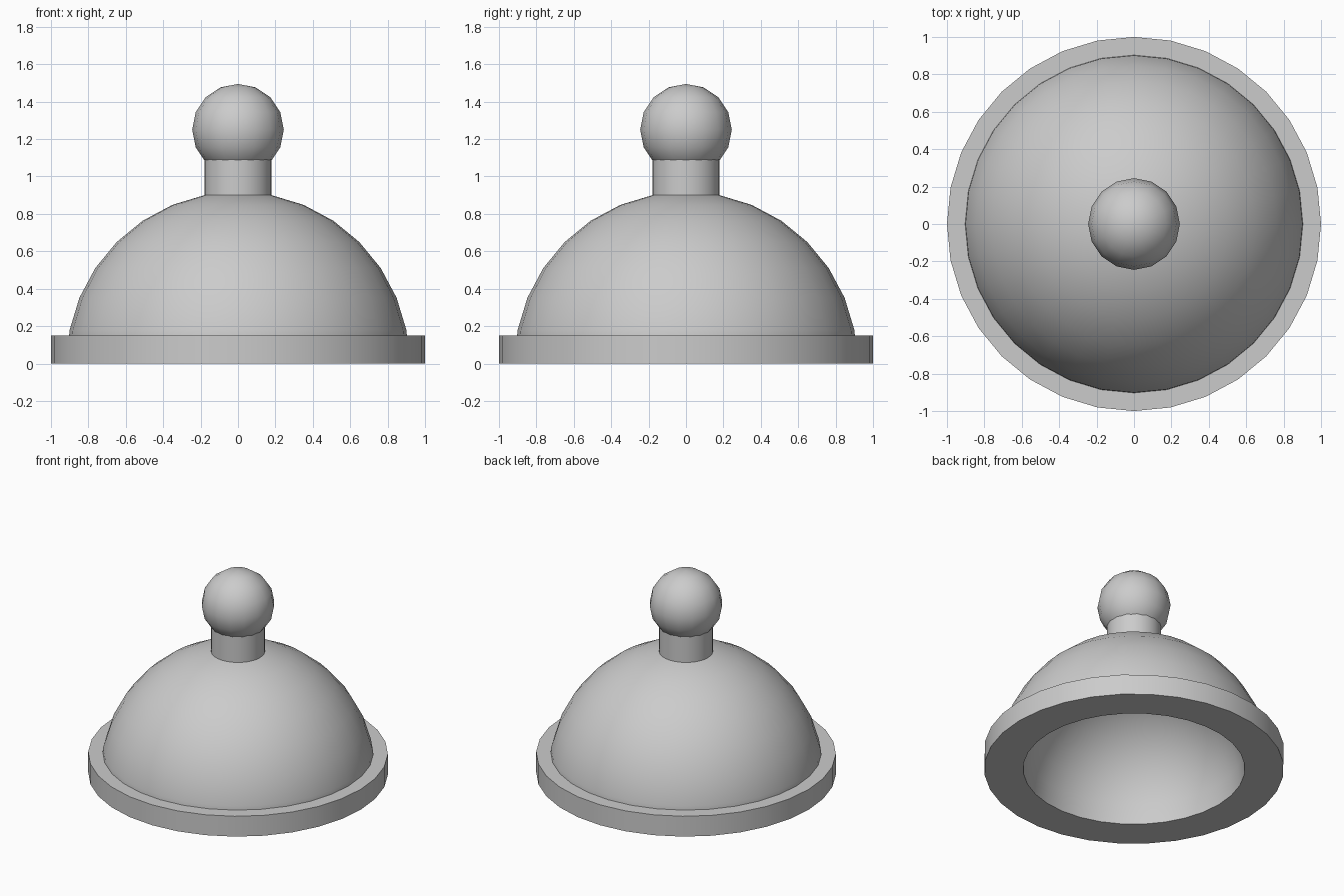
import bpy
import bmesh
from math import cos, sin, pi, radians

cube = bpy.data.objects.get("Cube")
if cube:
    bpy.data.objects.remove(cube, do_unlink=True)

SIDES = 32
STEPS = 8  # segments in a quarter arc

# Single plain grey finish
grey = bpy.data.materials.new("plain grey")
grey.use_nodes = True
colour = (0.6, 0.6, 0.6, 1)
grey.diffuse_color = colour
grey.node_tree.nodes["Principled BSDF"].inputs["Base Color"].default_value = colour


def finish(name, bm):
    """Turn a bmesh into a shaded object that keeps its sharp edges."""
    bmesh.ops.remove_doubles(bm, verts=bm.verts, dist=0.0001)
    bmesh.ops.recalc_face_normals(bm, faces=bm.faces)
    mesh = bpy.data.meshes.new(name)
    bm.to_mesh(mesh)
    bm.free()
    mesh.materials.append(grey)
    obj = bpy.data.objects.new(name, mesh)
    bpy.context.collection.objects.link(obj)
    bpy.ops.object.select_all(action="DESELECT")
    obj.select_set(True)
    bpy.context.view_layer.objects.active = obj
    bpy.ops.object.shade_smooth_by_angle(angle=radians(30))
    return obj


def lathe(name, profile):
    """Revolve a list of (radius, height) points about the z axis."""
    bm = bmesh.new()
    verts = [bm.verts.new((r, 0, z)) for r, z in profile]
    edges = [bm.edges.new(pair) for pair in zip(verts, verts[1:])]
    bmesh.ops.spin(bm, geom=verts + edges, cent=(0, 0, 0), axis=(0, 0, 1),
                   angle=2 * pi, steps=SIDES)
    return finish(name, bm)


def quarter_arc(radius, first=0):
    """Points of a dome section, from its foot up to its apex."""
    angles = [i * pi / 2 / STEPS for i in range(first, STEPS + 1)]
    return [(radius * cos(a), radius * sin(a)) for a in angles]


# Hollow dome with its flat-sided rim
rim = [(0.74, 0), (1, 0), (1, 0.15), (0.903, 0.15)]
inside = quarter_arc(0.74)[::-1]
lathe("dome_and_rim", inside + rim + quarter_arc(0.918, first=1))

# Neck, sunk a little into the dome and the knob
lathe("neck", [(0, 0.85), (0.18, 0.85), (0.18, 1.15), (0, 1.15)])

# Ball knob
bm = bmesh.new()
bmesh.ops.create_uvsphere(bm, u_segments=16, v_segments=8, radius=0.245)
bmesh.ops.translate(bm, verts=bm.verts, vec=(0, 0, 1.25))
finish("knob", bm)
